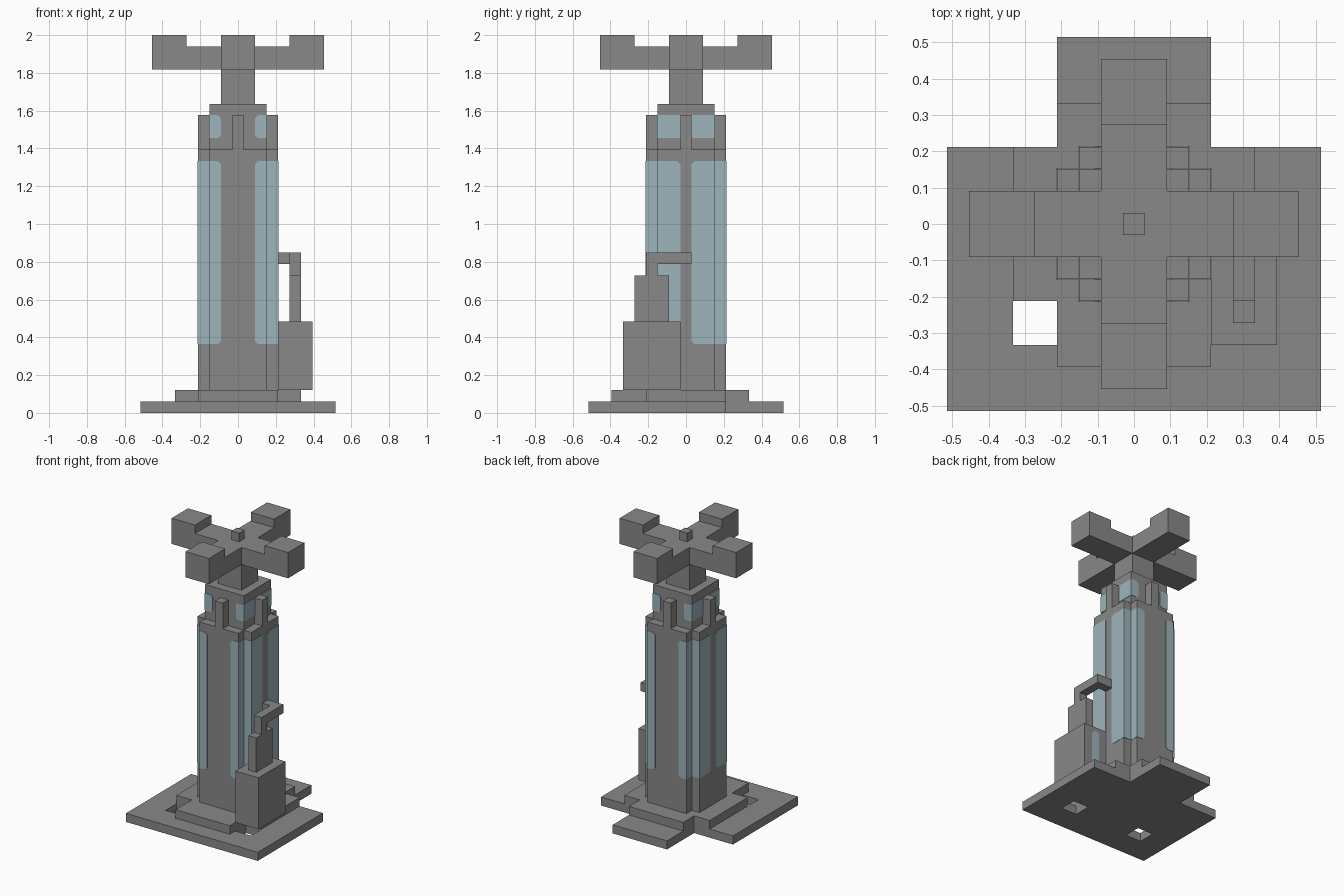
import bpy
import bmesh
from mathutils import Vector

cube = bpy.data.objects.get("Cube")
if cube:
    bpy.data.objects.remove(cube, do_unlink=True)

U = 2 / 33  # one block of the modelling grid


def material(name, rgb):
    mat = bpy.data.materials.new(name)
    mat.use_nodes = True
    mat.diffuse_color = (*rgb, 1)
    mat.node_tree.nodes["Principled BSDF"].inputs["Base Color"].default_value = (*rgb, 1)
    return mat


GREY = material("stone_grey", (0.25, 0.25, 0.25))
GLASS = material("pale_blue_glass", (0.34, 0.46, 0.50))


def extrude(name, points, offset, mat):
    """Solid made by pushing flat polygon(s) along an offset, in blocks."""
    bm = bmesh.new()
    polygons = points if isinstance(points[0], list) else [points]
    for polygon in polygons:
        face = bm.faces.new([bm.verts.new(Vector(p) * U) for p in polygon])
        moved = bmesh.ops.extrude_face_region(bm, geom=[face], use_keep_orig=True)
        verts = [g for g in moved["geom"] if isinstance(g, bmesh.types.BMVert)]
        bmesh.ops.translate(bm, verts=verts, vec=Vector(offset) * U)
    bmesh.ops.recalc_face_normals(bm, faces=bm.faces[:])
    mesh = bpy.data.meshes.new(name)
    bm.to_mesh(mesh)
    bm.free()
    mesh.materials.append(mat)
    obj = bpy.data.objects.new(name, mesh)
    bpy.context.collection.objects.link(obj)
    return obj


def prism(name, outline, low, high):
    return extrude(name, [(x, y, low) for x, y in outline], (0, 0, high - low), GREY)


def block(name, x, y, z):
    return prism(name, [(x[0], y[0]), (x[1], y[0]), (x[1], y[1]), (x[0], y[1])], *z)


def cross(wide, narrow, front, back, side):
    """Plus-shaped outline with separate front and back reach."""
    half = [(narrow, -front), (narrow, -side), (wide, -side),
            (wide, side), (narrow, side), (narrow, back)]
    return half + [(-x, y) for x, y in reversed(half)]


def mirror(obj, x=True, y=True):
    mod = obj.modifiers.new("mirror", "MIRROR")
    mod.use_axis = (x, y, False)
    mod.use_mirror_merge = False
    return obj


# Base slab with a rear tab and two square openings
slab_half = [(8.5, -8.5), (8.5, 3.5), (3.5, 3.5), (3.5, 8.5)]
base = prism("base_slab", slab_half + [(-x, y) for x, y in reversed(slab_half)], 0, 1)
cutter = mirror(block("opening_cutter", (3.5, 5.5), (-5.5, -3.5), (-1, 2)), y=False)
cutter.hide_render = True
cutter.hide_viewport = True
cut = base.modifiers.new("openings", "BOOLEAN")
cut.operation = "DIFFERENCE"
cut.solver = "EXACT"
cut.object = cutter

# Stepped plinth, notched shaft and upper core
prism("plinth", cross(5.5, 3.5, 6.5, 5.5, 3.5), 1, 2)
prism("shaft", cross(3.5, 2.5, 3.5, 3.5, 2.5), 2, 23)
block("upper_core", (-2.5, 2.5), (-2.5, 2.5), (23, 27))

# Four posts standing on the shaft around the core
mirror(block("side_post", (2.5, 3.5), (-0.5, 0.5), (23, 26)), y=False)
mirror(block("end_post", (-0.5, 0.5), (2.5, 3.5), (23, 26)), x=False)

# Mast and the four-armed head with raised tips
block("mast", (-1.5, 1.5), (-1.5, 1.5), (27, 30))
prism("head_arms", cross(7.5, 1.5, 7.5, 7.5, 1.5), 30, 32)
mirror(block("side_tip", (4.5, 7.5), (-1.5, 1.5), (32, 33)), y=False)
mirror(block("end_tip", (-1.5, 1.5), (4.5, 7.5), (32, 33)), x=False)
block("head_nub", (-0.5, 0.5), (-0.5, 0.5), (32, 33))

# Machine box beside the shaft with a pipe bent into the wall
block("machine_box", (3.5, 6.5), (-5.5, -0.5), (2, 8))
block("machine_stack", (4.5, 5.5), (-4.5, -1.5), (8, 12))
block("pipe_riser", (4.5, 5.5), (-3.5, -2.5), (12, 13))
block("pipe_run", (4.5, 5.5), (-3.5, 0.5), (13, 14))
block("pipe_inlet", (3.5, 4.5), (-0.5, 0.5), (13, 14))


# Thin glass panes; "inner" and "outer" corners can be clipped
def pane(name, axis, depth, span, z, clip_inner=0, clip_outer=0):
    a, b = span
    low, high = z
    i, o = clip_inner, clip_outer
    shape = [(a + i, low), (b - o, low), (b, low + o), (b, high - o),
             (b - o, high), (a + i, high), (a, high - i), (a, low + i)]
    shape = list(dict.fromkeys(shape))
    if axis == "x":
        return extrude(name, [(depth, s, h) for s, h in shape], (0.04, 0, 0), GLASS)
    return extrude(name, [(s, depth, h) for s, h in shape], (0, 0.04, 0), GLASS)


TALL, SHORT = (6, 22), (24, 26)
mirror(pane("shaft_end_glass", "y", 3.5, (1.5, 2.54), TALL, 0.25))
mirror(pane("shaft_side_glass", "x", 3.5, (0.5, 2.54), TALL, 0.25))
mirror(pane("notch_end_glass", "y", 2.5, (2.5, 3.54), TALL))
mirror(pane("notch_side_glass", "x", 2.5, (2.5, 3.54), TALL))
mirror(pane("core_end_glass", "y", 2.5, (1.5, 2.54), SHORT, 0.25))
mirror(pane("core_side_glass", "x", 2.5, (0.5, 2.54), SHORT))
pane("machine_glass", "y", -0.5, (4.5, 5.5), (2.5, 7.5), 0.25, 0.25)
